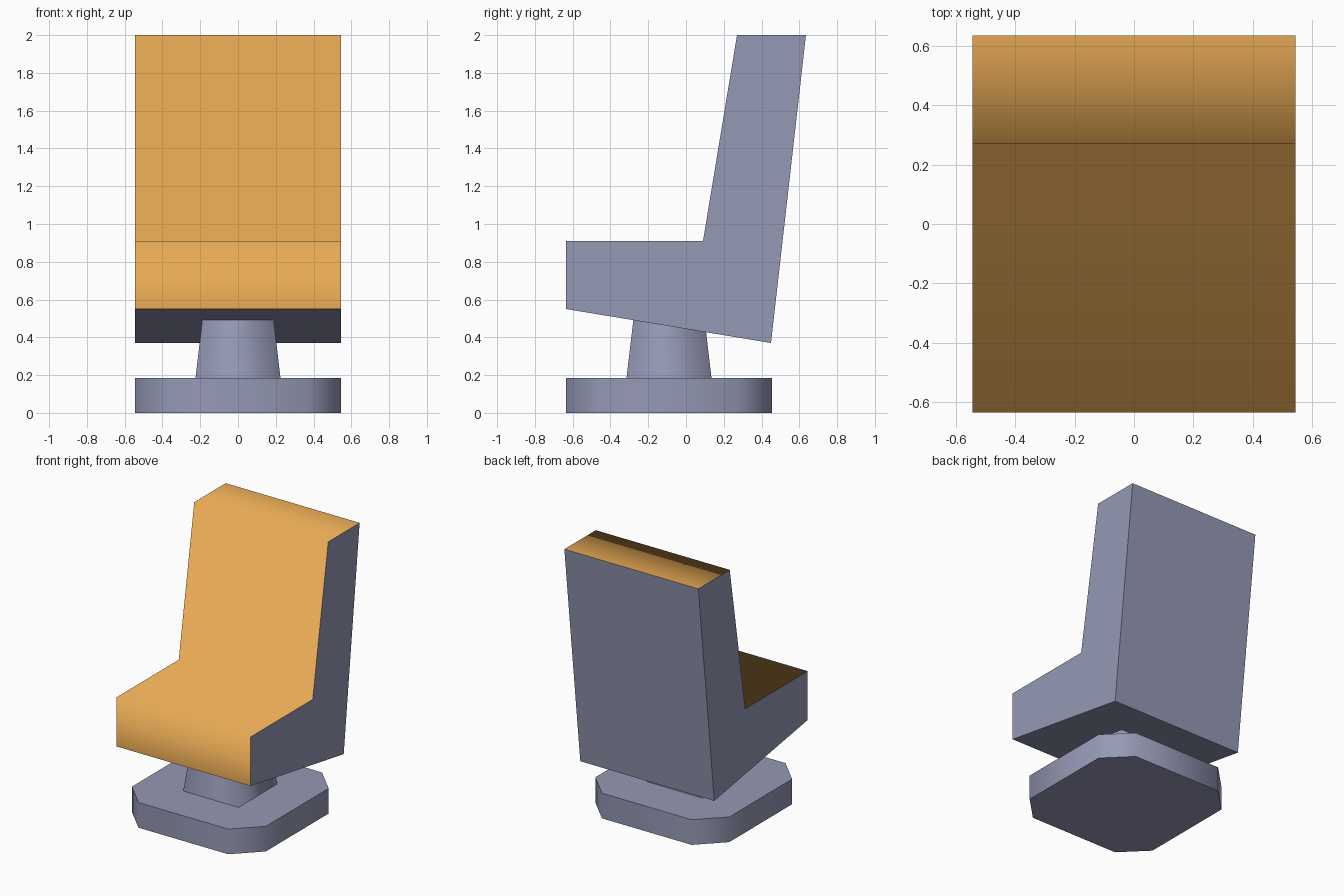
import bpy
import bmesh

if "Cube" in bpy.data.objects:
    bpy.data.objects.remove(bpy.data.objects["Cube"])


def material(name, color):
    m = bpy.data.materials.new(name)
    m.diffuse_color = (*color, 1.0)
    m.use_nodes = True
    m.node_tree.nodes["Principled BSDF"].inputs["Base Color"].default_value = m.diffuse_color
    return m


GREY = material("blue grey", (0.30, 0.32, 0.46))
ORANGE = material("orange cushion", (0.80, 0.40, 0.09))


def loft(name, ring_a, ring_b, mats, side_mat=lambda i: 0, smooth=lambda i: True):
    """Solid between two matching rings, with flat caps and smooth sides."""
    bm = bmesh.new()
    a = [bm.verts.new(p) for p in ring_a]
    b = [bm.verts.new(p) for p in ring_b]
    bm.faces.new(a)
    bm.faces.new(b)
    n = len(a)
    for i in range(n):
        j = (i + 1) % n
        f = bm.faces.new((a[i], a[j], b[j], b[i]))
        f.material_index = side_mat(i)
        f.smooth = smooth(i)
    # keep edges crisp wherever a flat face meets a smooth one
    for e in bm.edges:
        e.smooth = all(f.smooth for f in e.link_faces)
    bmesh.ops.recalc_face_normals(bm, faces=bm.faces)
    mesh = bpy.data.meshes.new(name)
    bm.to_mesh(mesh)
    bm.free()
    for m in mats:
        mesh.materials.append(m)
    obj = bpy.data.objects.new(name, mesh)
    bpy.context.collection.objects.link(obj)
    return obj


HALF = 0.545   # half width of seat and base
CY = -0.09     # pedestal centre in y


def square(half, z, cut=0.0):
    """Square ring, optionally with cut corners."""
    k = half - cut
    pts = [(-k, -half), (k, -half), (half, -k), (half, k),
           (k, half), (-k, half), (-half, k), (-half, -k)]
    if cut == 0:
        pts = pts[::2]
    return [(x, y + CY, z) for x, y in pts]


# Base plate with cut corners
loft("base", square(HALF, 0, 0.18), square(HALF, 0.185, 0.18), [GREY])

# Tapered post, reaching up into the seat
loft("post", square(0.225, 0.185), square(0.182, 0.55), [GREY])

# Seat and backrest from one side profile; the first four sides
# (front, seat, backrest, top) carry the orange cushion strip
profile = [(-0.635, 0.55), (-0.635, 0.91), (0.09, 0.91),
           (0.27, 2.0), (0.635, 2.0), (0.45, 0.37)]
loft("seat",
     [(-HALF, y, z) for y, z in profile],
     [(HALF, y, z) for y, z in profile],
     [GREY, ORANGE],
     side_mat=lambda i: 1 if i < 4 else 0,
     smooth=lambda i: i < 4)
